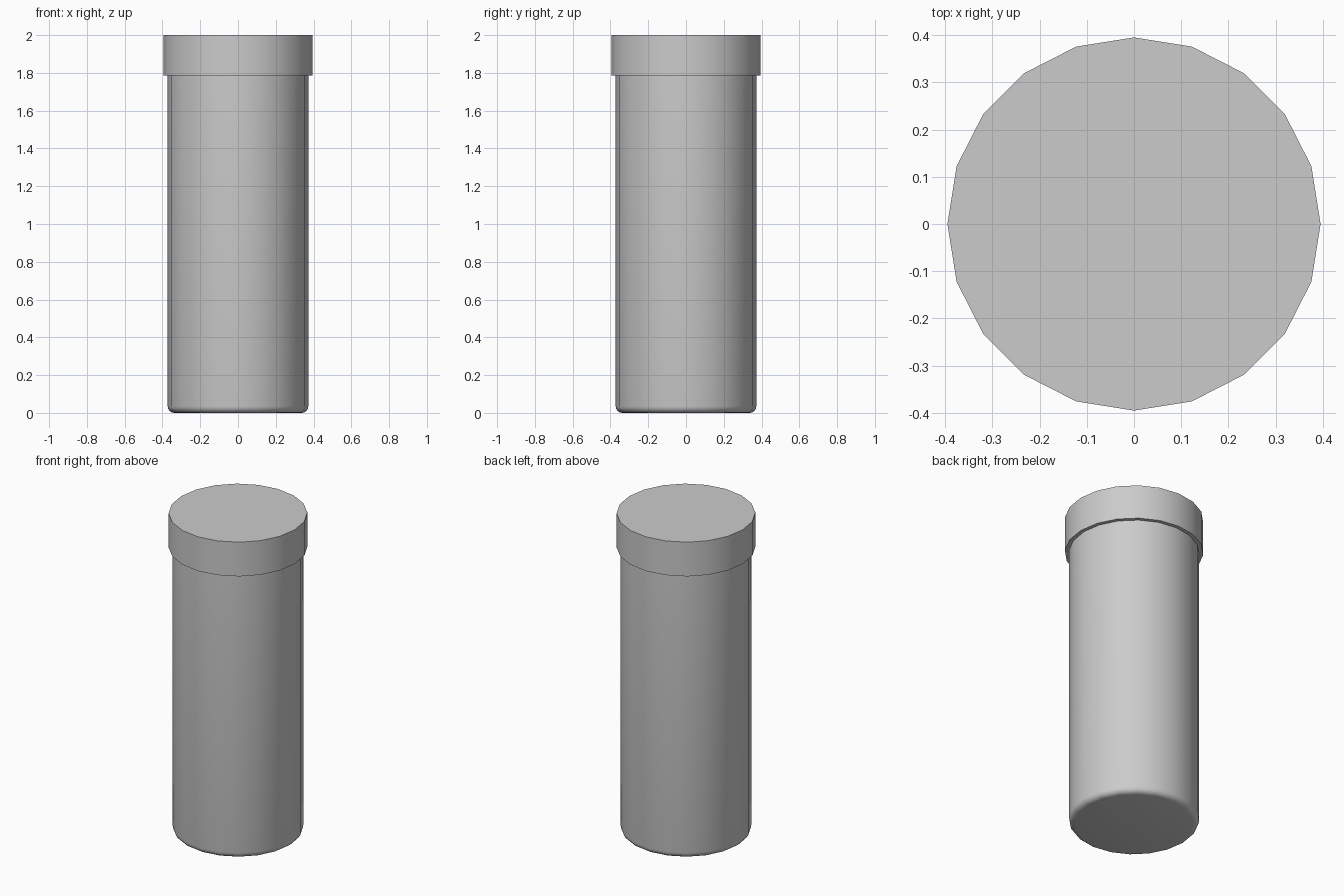
import bpy, bmesh, math

if "Cube" in bpy.data.objects:
    bpy.data.objects.remove(bpy.data.objects["Cube"])

SIDES = 20


def lathe(name, profile):
    """Revolve an (r, z) profile, listed bottom to top, and close both ends."""
    bm = bmesh.new()
    rings = []
    for r, z in profile:
        rings.append([bm.verts.new((r * math.cos(i * math.tau / SIDES),
                                    r * math.sin(i * math.tau / SIDES), z))
                      for i in range(SIDES)])
    for a, b in zip(rings, rings[1:]):
        for i in range(SIDES):
            j = (i + 1) % SIDES
            bm.faces.new((a[i], a[j], b[j], b[i]))
    bm.faces.new(rings[0][::-1])
    bm.faces.new(rings[-1])
    mesh = bpy.data.meshes.new(name)
    bm.to_mesh(mesh)
    bm.free()
    obj = bpy.data.objects.new(name, mesh)
    bpy.context.collection.objects.link(obj)
    bpy.ops.object.select_all(action='DESELECT')
    obj.select_set(True)
    bpy.context.view_layer.objects.active = obj
    bpy.ops.object.shade_smooth_by_angle(angle=math.radians(35))
    return obj


# Container body with a rounded bottom edge
R, B, STEPS = 0.372, 0.035, 4
round_edge = [(R - B + B * math.sin(t), B - B * math.cos(t))
              for t in (k * math.pi / 2 / STEPS for k in range(STEPS + 1))]
lathe("container_body", round_edge + [(R, 1.79)])

# Wider lid with sharp edges
lathe("lid", [(0.395, 1.785), (0.395, 2.0)])
